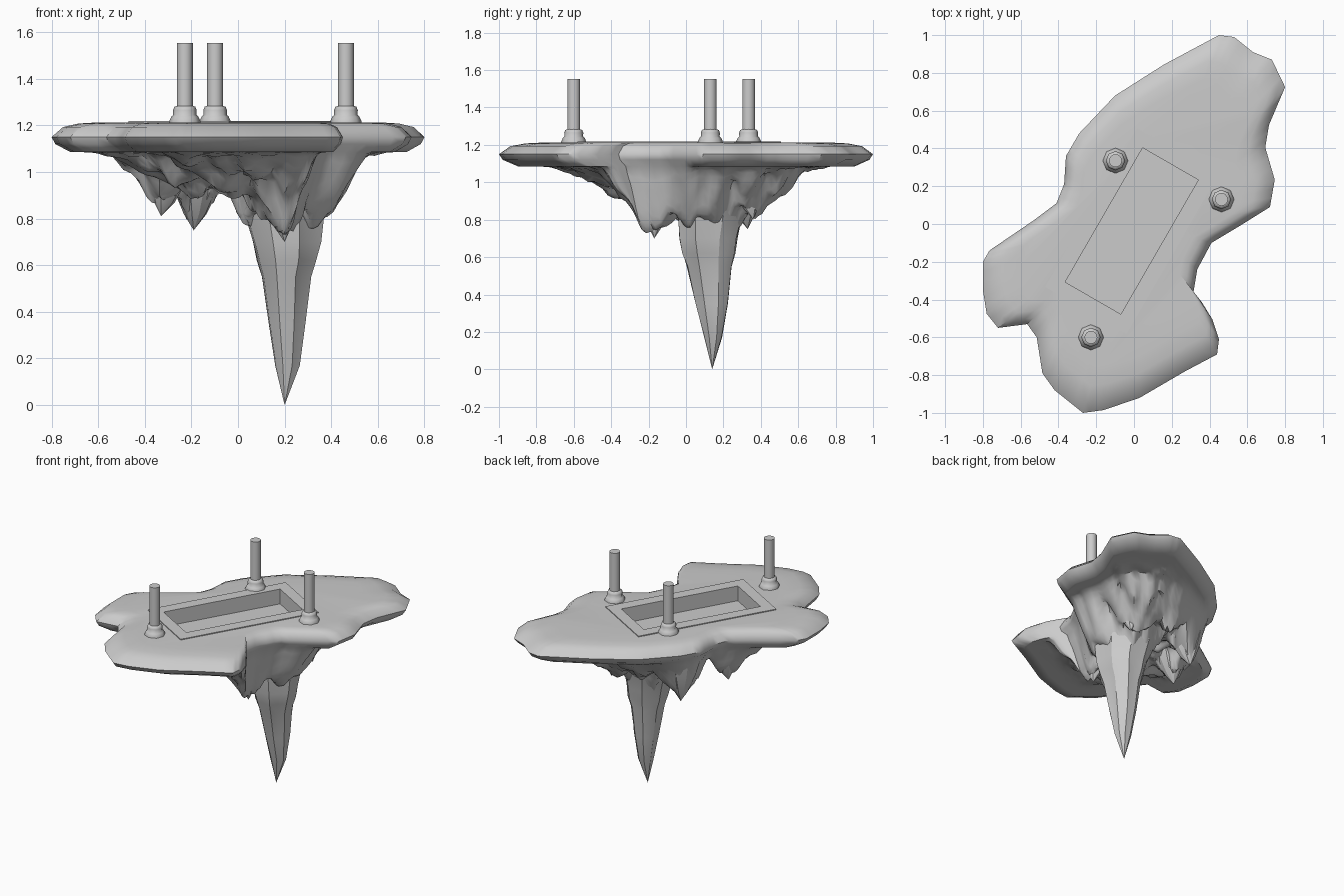
import bpy, bmesh, math, random
from mathutils import Vector, noise

if "Cube" in bpy.data.objects:
    bpy.data.objects.remove(bpy.data.objects["Cube"])

random.seed(4)
C = Vector((0.02, 0.02))

# Island outline, counter-clockwise from the front tip
OUT = [(-.27, -1), (-.16, -.985), (.03, -.92), (.27, -.78), (.44, -.69), (.45, -.61),
       (.415, -.505), (.36, -.415), (.315, -.36), (.335, -.24), (.41, -.10), (.56, -.01),
       (.72, .09), (.745, .235), (.695, .405), (.715, .525), (.8, .725), (.73, .87),
       (.63, .91), (.53, .99), (.45, 1), (.16, .845), (-.10, .68), (-.29, .48),
       (-.36, .36), (-.37, .21), (-.41, .11), (-.53, .02), (-.765, -.14), (-.8, -.2),
       (-.8, -.35), (-.78, -.475), (-.72, -.55), (-.565, -.53), (-.515, -.6),
       (-.485, -.79), (-.42, -.88)]
# Hanging masses: x, y, tip height, radius
MASSES = [(-.19, .33, .77, .24), (-.33, 0, .84, .22), (.2, -.16, .71, .30),
          (.2, .14, .58, .34), (.27, .36, .80, .28), (-.02, -.28, .88, .28),
          (-.2, -.2, .89, .26), (.05, .42, .87, .28), (.3, .04, .74, .30)]


def make(name, bm, angle=None):
    bmesh.ops.recalc_face_normals(bm, faces=bm.faces)
    me = bpy.data.meshes.new(name)
    bm.to_mesh(me)
    bm.free()
    ob = bpy.data.objects.new(name, me)
    bpy.context.collection.objects.link(ob)
    if angle:
        bpy.ops.object.select_all(action='DESELECT')
        ob.select_set(True)
        bpy.context.view_layer.objects.active = ob
        bpy.ops.object.shade_smooth_by_angle(angle=math.radians(angle))
    return ob


def loft(name, rings, angle=None, start=True, end=True):
    """Skin a list of equal-length point rings; a one-point last ring becomes a tip."""
    bm = bmesh.new()
    vs = [[bm.verts.new(p) for p in r] for r in rings]
    for a, b in zip(vs, vs[1:]):
        n = len(a)
        for i in range(n):
            j = (i + 1) % n
            if len(b) == 1:
                bm.faces.new((a[i], a[j], b[0]))
            else:
                bm.faces.new((a[i], a[j], b[j], b[i]))
    if start:
        bm.faces.new(vs[0])
    if end and len(vs[-1]) > 2:
        bm.faces.new(vs[-1])
    return make(name, bm, angle)


def smooth(a, b, t):
    t = max(0, min(1, (t - a) / (b - a)))
    return t * t * (3 - 2 * t)


# Island slab with craggy underside; rock starts nearer the rim where the slab is narrow
cols = []
for i, p in enumerate(OUT):
    a, b = Vector(p), Vector(OUT[(i + 1) % len(OUT)])
    cols += [a.lerp(b, k / 3) for k in range(3)]


def ring(t, z):
    return [(*(C + (p - C) * t), z) for p in cols]


def under(p, t, reach):
    near = smooth(.75, .5, reach)
    w = smooth(.84 + .12 * near, .56 + .14 * near, t)
    d = .13 * smooth(.8 + .1 * near, .3, t)
    for x, y, z, r in MASSES:
        v = p - Vector((x, y))
        ang = math.atan2(v.y, v.x)
        rr = r * (1 + .12 * math.sin(5 * ang + 9 * x) + .07 * math.sin(11 * ang))
        k = max(0, 1 - v.length / rr)
        d = max(d, (1.085 - z) * k ** .9)
    d += .07 * noise.noise(Vector((p.x * 11, p.y * 11, 3)))
    return 1.085 - max(0, w * d)


rings = [ring(.76, 1.213), ring(.86, 1.208), ring(.94, 1.193), ring(1, 1.15),
         ring(.98, 1.12), ring(.9, 1.085)]
STEPS = 24
for s in range(STEPS):
    t = .87 * (1 - s / STEPS)
    row = []
    for p in cols:
        q = C + (p - C) * t
        row.append((q.x, q.y, under(q, t, (p - C).length)))
    rings.append(row)
rings.append([(C.x, C.y, under(C, 0, 1))])
island = loft("island", rings, 45)


# Sunken basin with raised rim
def rect(l, w, z):
    a = math.radians(60)
    u, v = Vector((math.cos(a), math.sin(a))), Vector((-math.sin(a), math.cos(a)))
    m = Vector((-.012, -.037))
    return [(*(m + u * sx * l / 2 + v * sy * w / 2), z)
            for sx, sy in ((-1, -1), (1, -1), (1, 1), (-1, 1))]


cutter = loft("basin_cutter", [rect(.86, .38, 1.3), rect(.86, .38, 1.105)])
cutter.hide_render = True
cutter.hide_viewport = True
mod = island.modifiers.new("basin_hole", 'BOOLEAN')
mod.operation = 'DIFFERENCE'
mod.solver = 'EXACT'
mod.object = cutter
loft("basin_rim", [rect(.97, .497, 1.205), rect(.97, .497, 1.219),
                   rect(.82, .34, 1.219), rect(.82, .34, 1.115)], start=False)


# Hanging rock spikes, from bounding widths per height: z, x0, x1, y0, y1
def spike(name, rows, tip, n=16):
    flute = [1.03 + (0 if i % 2 else -.07) + random.uniform(-.06, .05) for i in range(n)]
    rs = []
    for z, x0, x1, y0, y1 in rows:
        r = []
        for i in range(n):
            a = 2 * math.pi * i / n
            f = flute[i] + random.uniform(-.03, .03)
            r.append(((x0 + x1) / 2 + (x1 - x0) / 2 * f * math.cos(a),
                      (y0 + y1) / 2 + (y1 - y0) / 2 * f * math.sin(a), z))
        rs.append(r)
    loft(name, rs + [[tip]], 20)


spike("main_spike", [(1.09, -.06, .44, -.12, .44), (1.0, -.02, .405, -.08, .38),
                     (.85, .015, .375, -.06, .32), (.7, .06, .355, -.045, .285),
                     (.62, .08, .34, -.03, .27), (.55, .10, .315, -.005, .255),
                     (.35, .13, .29, .045, .23), (.17, .16, .265, .095, .195)],
      (.2, .14, 0))
for i, (x, y, z, r) in enumerate([(-.19, .33, .75, .14), (-.33, 0, .81, .12),
                                  (.2, -.17, .7, .13), (.33, .36, .8, .11)]):
    rows = []
    for k, h in ((1, 1.07), (.72, .6), (.35, .22)):
        zz = h if h > 1 else z + (1.07 - z) * h
        cx, cy = x * (1 - .12 * k), y * (1 - .12 * k)
        rows.append((zz, cx - r * k, cx + r * k, cy - r * k, cy + r * k))
    spike(f"small_spike_{i + 1}", rows, (x, y, z), 10)


# Three posts on stepped octagonal footings
def circle(x, y, r, z, n):
    return [(x + r * math.cos(2 * math.pi * i / n),
             y + r * math.sin(2 * math.pi * i / n), z) for i in range(n)]


for i, (x, y) in enumerate([(-.098, .335), (.463, .13), (-.228, -.60)]):
    prof = [(.068, 1.2), (.067, 1.218), (.058, 1.238), (.05, 1.245),
            (.051, 1.265), (.045, 1.28), (.03, 1.285)]
    loft(f"post_footing_{i + 1}", [circle(x, y, r, z, 8) for r, z in prof], 50)
    loft(f"post_shaft_{i + 1}", [circle(x, y, .034, z, 16) for z in (1.21, 1.553)], 30)
